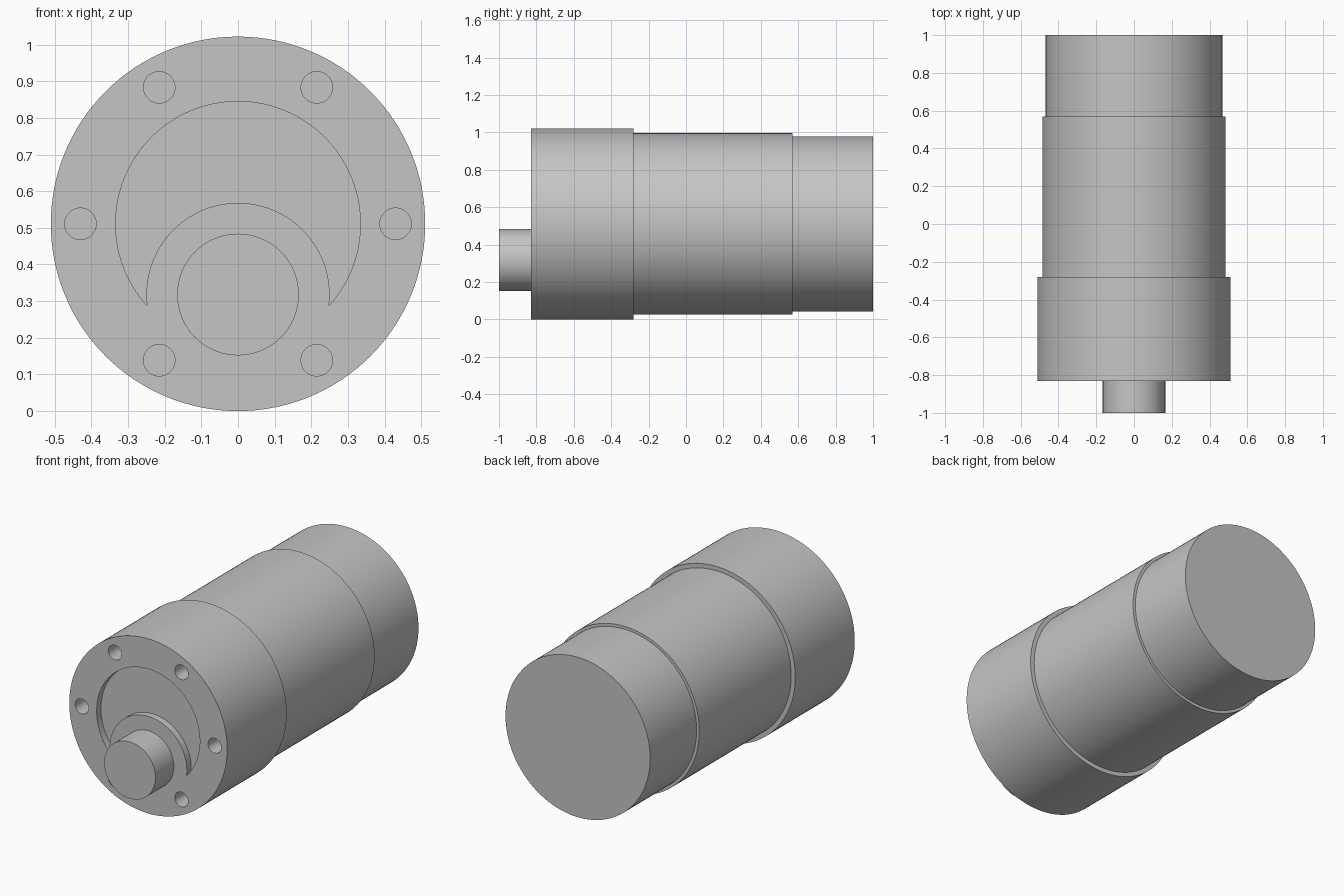
import bpy, bmesh, math
from mathutils import Matrix

if "Cube" in bpy.data.objects:
    bpy.data.objects.remove(bpy.data.objects["Cube"], do_unlink=True)

AXIS_Z = 0.511      # height of the body axis
SHAFT_Z = 0.318     # height of the offset output shaft
FACE_Y = -0.83      # front face of the gearbox

metal = bpy.data.materials.new("grey metal")
metal.use_nodes = True
GREY = (0.56, 0.56, 0.56, 1)
metal.diffuse_color = GREY
bsdf = next(n for n in metal.node_tree.nodes if n.type == 'BSDF_PRINCIPLED')
bsdf.inputs["Base Color"].default_value = GREY


def make_object(name, bm):
    bmesh.ops.recalc_face_normals(bm, faces=bm.faces)
    mesh = bpy.data.meshes.new(name)
    bm.to_mesh(mesh)
    bm.free()
    mesh.materials.append(metal)
    obj = bpy.data.objects.new(name, mesh)
    bpy.context.collection.objects.link(obj)
    return obj


def cylinder(name, radius, y0, y1, x=0, z=AXIS_Z, sides=128):
    bm = bmesh.new()
    place = Matrix.Translation((x, (y0 + y1) / 2, z)) @ Matrix.Rotation(math.pi / 2, 4, 'X')
    bmesh.ops.create_cone(bm, cap_ends=True, segments=sides, radius1=radius,
                          radius2=radius, depth=y1 - y0, matrix=place)
    return make_object(name, bm)


def arc(radius, z, start, end, steps):
    angles = [start + (end - start) * i / steps for i in range(steps + 1)]
    return [(radius * math.cos(a), z + radius * math.sin(a)) for a in angles]


def crescent(name, big, small, y0, y1):
    # Region inside the big circle and outside the small one
    d = AXIS_Z - SHAFT_Z
    drop = (d * d + big * big - small * small) / (2 * d)
    a = math.asin(-drop / big)
    b = math.asin((d - drop) / small)
    outer = arc(big, AXIS_Z, a, math.pi - a, 96)
    inner = arc(small, SHAFT_Z, math.pi - b, b, 72)
    outline = outer + inner[1:-1]
    bm = bmesh.new()
    face = bm.faces.new([bm.verts.new((x, y0, z)) for x, z in outline])
    ext = bmesh.ops.extrude_face_region(bm, geom=[face])
    for v in ext["geom"]:
        if isinstance(v, bmesh.types.BMVert):
            v.co.y = y1
    return make_object(name, bm)


def activate(obj):
    bpy.ops.object.select_all(action='DESELECT')
    obj.select_set(True)
    bpy.context.view_layer.objects.active = obj


def cut(obj, cutter):
    cutter.hide_render = True
    mod = obj.modifiers.new("cut", 'BOOLEAN')
    mod.operation = 'DIFFERENCE'
    mod.solver = 'EXACT'
    mod.object = cutter
    activate(obj)
    bpy.ops.object.modifier_apply(modifier=mod.name)
    bpy.data.objects.remove(cutter, do_unlink=True)


# Stepped body and output shaft
gearbox = cylinder("gearbox_housing", 0.511, FACE_Y, -0.28)
motor = cylinder("motor_body", 0.485, -0.30, 0.57)
rear = cylinder("rear_housing", 0.468, 0.55, 1.0)
shaft = cylinder("output_shaft", 0.166, -1.0, FACE_Y + 0.02, z=SHAFT_Z, sides=96)

# Shallow crescent recess around the shaft boss
cut(gearbox, crescent("recess_cutter", 0.334, 0.25, FACE_Y - 0.05, FACE_Y + 0.04))

# Ring of six mounting holes
for i in range(6):
    t = i * math.pi / 3
    cut(gearbox, cylinder("hole_cutter", 0.043, FACE_Y - 0.05, FACE_Y + 0.12,
                          0.43 * math.cos(t), AXIS_Z + 0.43 * math.sin(t), 48))

for part in (gearbox, motor, rear, shaft):
    activate(part)
    bpy.ops.object.shade_smooth_by_angle(angle=math.radians(30))
